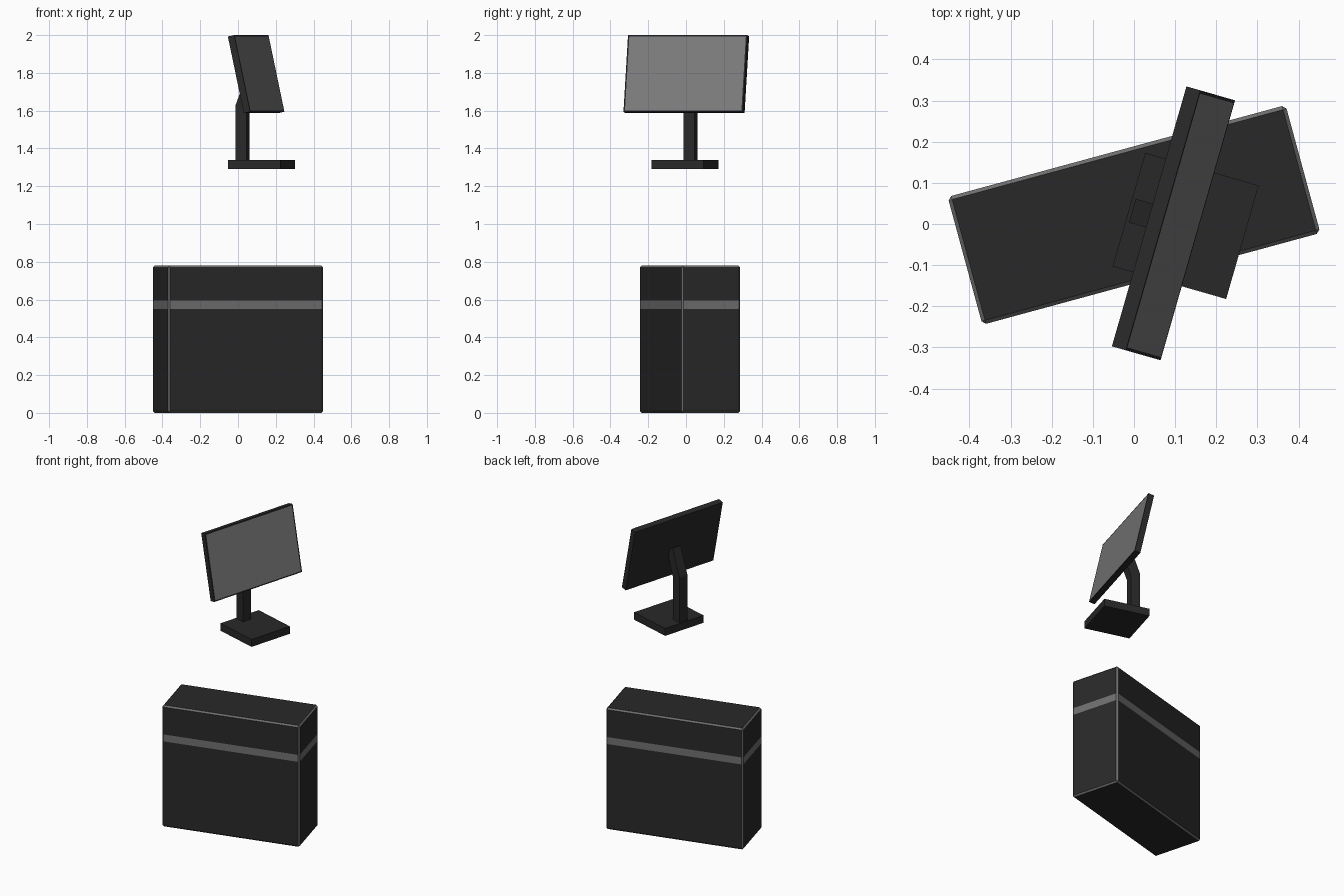
import bpy, bmesh
from math import radians
from mathutils import Vector, Matrix

if "Cube" in bpy.data.objects:
    bpy.data.objects.remove(bpy.data.objects["Cube"])


def material(name, grey):
    m = bpy.data.materials.new(name)
    m.diffuse_color = (grey, grey, grey, 1)
    m.use_nodes = True
    m.node_tree.nodes["Principled BSDF"].inputs["Base Color"].default_value = m.diffuse_color
    return m


DARK = material("dark_plastic", 0.022)
TRIM = material("grey_trim", 0.16)
GLASS = material("screen_grey", 0.2)


def box_mesh(size, center):
    bm = bmesh.new()
    bmesh.ops.create_cube(bm, size=1, matrix=Matrix.Translation(center) @ Matrix.Diagonal((*size, 1)))
    return bm


def finish(bm, name, mats, matrix):
    bmesh.ops.recalc_face_normals(bm, faces=bm.faces[:])
    me = bpy.data.meshes.new(name)
    bm.to_mesh(me)
    bm.free()
    for m in mats:
        me.materials.append(m)
    ob = bpy.data.objects.new(name, me)
    ob.matrix_world = matrix
    bpy.context.collection.objects.link(ob)
    return ob


# Counter body: chamfered box with light edges and a flush light band
bm = box_mesh((0.851, 0.322, 0.78), (0, 0, 0.39))
bmesh.ops.bevel(bm, geom=bm.edges[:], offset=0.009, segments=1, profile=0.5, affect='EDGES')
for z in (0.55, 0.595):
    bmesh.ops.bisect_plane(bm, geom=bm.verts[:] + bm.edges[:] + bm.faces[:],
                           plane_co=(0, 0, z), plane_no=(0, 0, 1))
bm.normal_update()
for f in bm.faces:
    chamfer = max(abs(c) for c in f.normal) < 0.95
    band = 0.55 < f.calc_center_median().z < 0.595
    if chamfer or (band and abs(f.normal.z) < 0.5):
        f.material_index = 1
finish(bm, "counter_body", [DARK, TRIM],
       Matrix.Translation((0, 0.022, 0)) @ Matrix.Rotation(radians(15.2), 4, 'Z'))

# Monitor frame: local x points forward, local y runs along the screen width
MON = Matrix.Rotation(radians(-16), 4, 'Z')
MID = 0.03

# Stand foot
finish(box_mesh((0.287, 0.287, 0.048), (0.122, MID, 1.315)), "monitor_foot", [DARK], MON)

# Bent neck, extruded from its side profile
profile = [(-0.013, 1.335), (0.046, 1.335), (0.046, 1.61), (0.1, 1.75),
           (0.085, 1.78), (0.05, 1.795), (-0.013, 1.63)]
bm = bmesh.new()
face = bm.faces.new([bm.verts.new((x, MID - 0.03, z)) for x, z in profile])
side = bmesh.ops.extrude_face_region(bm, geom=[face])["geom"]
bmesh.ops.translate(bm, vec=(0, 0.06, 0), verts=[v for v in side if isinstance(v, bmesh.types.BMVert)])
finish(bm, "monitor_neck", [DARK], MON)

# Tilted screen slab with thin bezel and grey display
bm = box_mesh((0.036, 0.657, 0.415), (0, 0, 0))
bm.normal_update()
front = max(bm.faces, key=lambda f: f.normal.x)
bmesh.ops.inset_region(bm, faces=[front], thickness=0.011, depth=0)
front.material_index = 1
finish(bm, "monitor_screen", [DARK, GLASS],
       MON @ Matrix.Translation((0.0918, 0.028, 1.7935)) @ Matrix.Rotation(radians(-12.2), 4, 'Y'))
